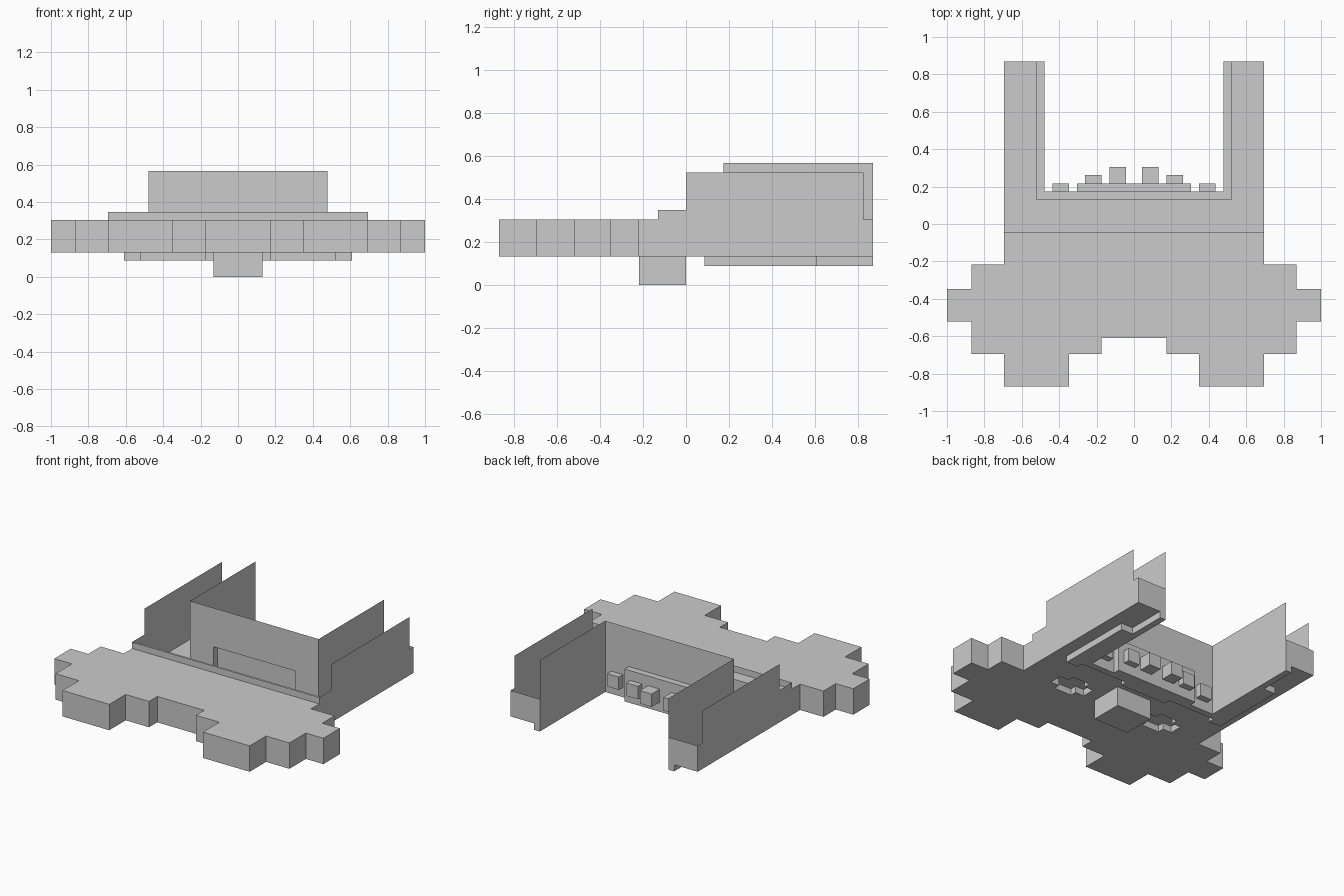
import bpy, bmesh
from mathutils import Vector

if "Cube" in bpy.data.objects:
    bpy.data.objects.remove(bpy.data.objects["Cube"])

U = 1 / 23  # grid unit of the blocky design


def finish(name, bm, fix_normals=False):
    if fix_normals:
        bmesh.ops.recalc_face_normals(bm, faces=bm.faces)
    me = bpy.data.meshes.new(name)
    bm.to_mesh(me)
    bm.free()
    ob = bpy.data.objects.new(name, me)
    bpy.context.collection.objects.link(ob)
    return ob


def sheet(name, points):
    """One flat thin panel from 3D points in grid units."""
    bm = bmesh.new()
    bm.faces.new([bm.verts.new(Vector(p) * U) for p in points])
    return finish(name, bm)


def prism(name, outline, z0, z1, top=True):
    """Extrude an x/y outline; the top can be left open."""
    bm = bmesh.new()
    low = [bm.verts.new(Vector((x, y, z0)) * U) for x, y in outline]
    high = [bm.verts.new(Vector((x, y, z1)) * U) for x, y in outline]
    bm.faces.new(low[::-1])
    if top:
        bm.faces.new(high)
    for i in range(len(low)):
        j = (i + 1) % len(low)
        bm.faces.new((low[i], low[j], high[j], high[i]))
    return finish(name, bm, True)


def box(name, x0, x1, y0, y1, z0, z1):
    return prism(name, [(x0, y0), (x1, y0), (x1, y1), (x0, y1)], z0, z1)


def mirrored(half):
    """Complete a right-hand outline with its left-hand copy."""
    return half + [(-x, y) for x, y in reversed(half)]


# Stepped front slab
slab = prism("front_slab", mirrored([
    (4, -14), (4, -16), (8, -16), (8, -20), (16, -20), (16, -16), (20, -16),
    (20, -12), (23, -12), (23, -8), (20, -8), (20, -5), (16, -5), (16, -1)]), 3, 7)

# Cross-shaped recesses in the underside
for s in (-1, 1):
    c = 8 * s
    quarter = [(3, -1), (3, 1), (1.5, 1), (1.5, 2)]
    cross = [(c + x, y - 4) for x, y in
             quarter + [(-x, y) for x, y in reversed(quarter)]
             + [(-1.5, -2), (1.5, -2), (1.5, -1)]]
    cross.insert(8, (c - 1.5, -5))
    cutter = prism("recess_cutter", cross, 2, 4)
    cutter.hide_render = True
    cutter.hide_viewport = True
    mod = slab.modifiers.new("recess", 'BOOLEAN')
    mod.object = cutter
    mod.solver = 'EXACT'

# Centre foot
box("centre_foot", -3, 3, -5, 0, 0, 3)

# Low ledge panel across the slab
sheet("ledge_panel", [(-16, -3, 7), (16, -3, 7), (16, -3, 8), (-16, -3, 8)])

# Floor of the arms
sheet("arm_floor", [(x, y, 3) for x, y in mirrored(
    [(16, -1), (16, 20), (12, 20), (12, 3)])])

# Under-tray: lower floor and its outer rim
half = [(4, 2), (4, 3), (12, 3), (12, 2), (14, 2), (14, 14), (12, 14), (12, 20)]
sheet("under_tray_floor", [(x, y, 2) for x, y in mirrored(
    half + [(11, 20), (11, 4)])])
rim = [(-x, y) for x, y in reversed(half)] + half
for (xa, ya), (xb, yb) in zip(rim, rim[1:]):
    sheet("under_tray_rim", [(xa, ya, 2), (xb, yb, 2), (xb, yb, 3), (xa, ya, 3)])

for s in (-1, 1):
    # Outer and inner side walls, rear cap of each arm
    sheet("outer_wall", [(16 * s, y, z) for y, z in (
        (-3, 7), (-3, 8), (0, 8), (0, 12), (19, 12), (19, 7), (20, 7), (20, 3), (-1, 3), (-1, 7))])
    sheet("inner_wall", [(11 * s, y, z) for y, z in ((4, 2), (20, 2), (20, 13), (4, 13))])
    sheet("arm_rear_cap", [(x * s, 20, z) for x, z in (
        (11, 2), (12, 2), (12, 3), (16, 3), (16, 7), (11, 7))])

    # Row of small studs on the back of the cross wall
    for x, y0, y1 in ((1, 5, 7), (4, 5, 6), (8, 4, 5)):
        a, b = sorted((x * s, (x + 2) * s))
        box("rear_stud", a, b, y0, y1, 3.5, 5.5)

# Cross wall with a recessed window
sheet("cross_wall", [(x, 4, z) for x, z in mirrored([(7, 7), (7, 2), (11, 2), (11, 13)])])
sheet("recess_back", [(-7, 5, 2), (7, 5, 2), (7, 5, 7), (-7, 5, 7)])
for z in (2, 7):
    sheet("recess_edge", [(-7, 4, z), (7, 4, z), (7, 5, z), (-7, 5, z)])
for x in (-7, 7):
    sheet("recess_side", [(x, 4, 2), (x, 5, 2), (x, 5, 7), (x, 4, 7)])
